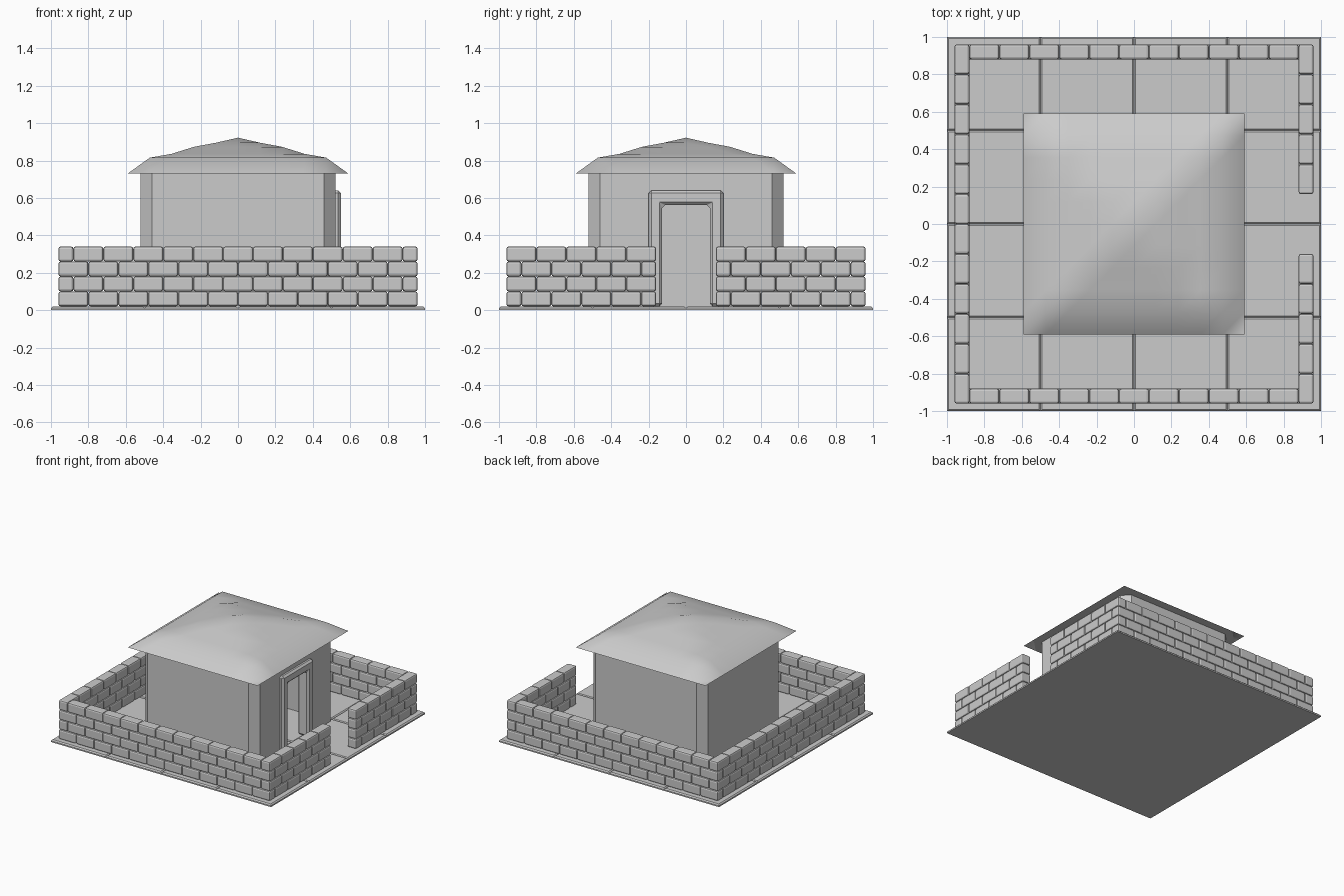
import bpy, bmesh
from mathutils import Matrix

if "Cube" in bpy.data.objects:
    bpy.data.objects.remove(bpy.data.objects["Cube"])


def finish(name, bm, smooth=None):
    bmesh.ops.recalc_face_normals(bm, faces=bm.faces)
    me = bpy.data.meshes.new(name)
    bm.to_mesh(me)
    bm.free()
    ob = bpy.data.objects.new(name, me)
    bpy.context.collection.objects.link(ob)
    if smooth is not None:
        bpy.ops.object.select_all(action='DESELECT')
        ob.select_set(True)
        bpy.context.view_layer.objects.active = ob
        bpy.ops.object.shade_smooth_by_angle(angle=smooth)
    return ob


def add_box(bm, lo, hi):
    size = [b - a for a, b in zip(lo, hi)]
    mid = [(a + b) / 2 for a, b in zip(lo, hi)]
    m = Matrix.Translation(mid) @ Matrix.Diagonal((*size, 1))
    return bmesh.ops.create_cube(bm, size=1, matrix=m)['verts']


def bevel(ob, width, segments):
    b = ob.modifiers.new("bevel", 'BEVEL')
    b.width, b.segments, b.limit_method = width, segments, 'ANGLE'


# Paving: 4 x 4 slabs with bevelled top edges
bm = bmesh.new()
for i in range(4):
    for j in range(4):
        x, y = -1 + i * 0.5, -1 + j * 0.5
        add_box(bm, (x, y, 0), (x + 0.5, y + 0.5, 0.02))
top = [e for e in bm.edges if all(v.co.z > 0.01 for v in e.verts)]
bmesh.ops.bevel(bm, geom=top, offset=0.009, segments=1, affect='EDGES')
finish("paving_slabs", bm)

# Yard wall: four interlocking brick courses with a gap on the right
L, T, H = 0.16, 0.08, 0.08


def lay(bm, axis, side, start, end, z):
    step = 1 if end > start else -1
    a = start
    while (end - a) * step > 0.001:
        b = a + step * min(L, abs(end - a))
        p, q = sorted((a, b))
        c, d = sorted((side * 0.96, side * (0.96 - T)))
        if axis == 'x':
            add_box(bm, (p, c, z), (q, d, z + H))
        else:
            add_box(bm, (c, p, z), (d, q, z + H))
        a = b


bm = bmesh.new()
for row in range(4):
    z = 0.02 + row * H
    ex, ey = (0.88, 0.96) if row % 2 else (0.96, 0.88)
    lay(bm, 'x', -1, -ex, ex, z)
    lay(bm, 'x', 1, -ex, ex, z)
    lay(bm, 'y', -1, -ey, ey, z)
    lay(bm, 'y', 1, -ey, -0.16, z)
    lay(bm, 'y', 1, ey, 0.16, z)
bevel(finish("yard_wall_bricks", bm), 0.012, 2)

# House walls: chamfered square shell, open at the doorway


def outline(r, c):
    half = [(r, 0.17), (r, c), (c, r), (-c, r), (-r, c)]
    return half + [(x, -y) for x, y in reversed(half)]


bm = bmesh.new()
rings = [[bm.verts.new((x, y, z)) for x, y in outline(r, c)]
         for r, c, z in ((0.52, 0.46, 0.015), (0.52, 0.46, 0.735),
                         (0.46, 0.43, 0.735), (0.46, 0.43, 0.015))]
for k in range(4):
    a, b = rings[k], rings[(k + 1) % 4]
    for i in range(len(a) - 1):
        bm.faces.new((a[i], a[i + 1], b[i + 1], b[i]))
for end in (0, -1):
    bm.faces.new([r[end] for r in rings])
finish("house_walls", bm)

bm = bmesh.new()
add_box(bm, (0.46, -0.17, 0.60), (0.52, 0.17, 0.735))
finish("door_lintel", bm)

# Door frame: bevelled arch swept as one solid
bm = bmesh.new()
path = [(0.2, 0.02), (0.2, 0.64), (-0.2, 0.64), (-0.2, 0.02),
        (-0.127, 0.02), (-0.127, 0.562), (0.127, 0.562), (0.127, 0.02)]
front = [bm.verts.new((0.55, y, z)) for y, z in path]
back = [bm.verts.new((0.45, y, z)) for y, z in path]
bm.faces.new(front)
bm.faces.new(back[::-1])
for i in range(8):
    j = (i + 1) % 8
    bm.faces.new((front[i], front[j], back[j], back[i]))
bevel(finish("door_frame", bm), 0.015, 1)

# Roof: sagging square pyramid with a flat soffit
heights = [0.922, 0.895, 0.873, 0.836, 0.815, 0.73]
N, R = 5, 0.59
bm = bmesh.new()
grid = [[bm.verts.new((i * R / N, j * R / N, heights[max(abs(i), abs(j))]))
         for j in range(-N, N + 1)] for i in range(-N, N + 1)]
for i in range(2 * N):
    for j in range(2 * N):
        a, b = grid[i][j], grid[i + 1][j]
        c, d = grid[i + 1][j + 1], grid[i][j + 1]
        bm.faces.new((a, b, c))
        bm.faces.new((a, c, d))
rim = [v for v in bm.verts if v.is_boundary]
bmesh.ops.contextual_create(bm, geom=[e for e in bm.edges if e.is_boundary])
finish("roof", bm, smooth=0.9)
